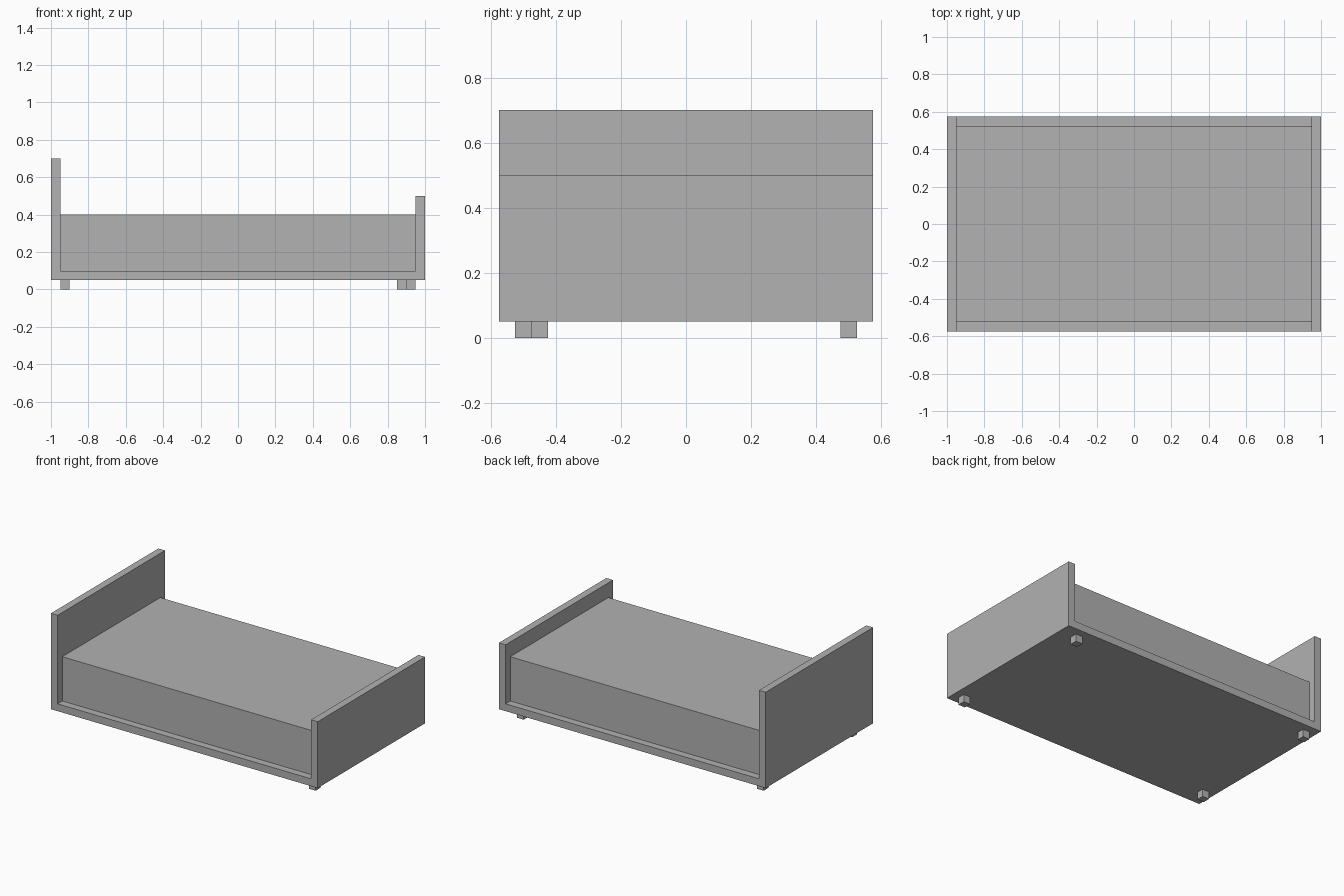
import bpy
import bmesh
from mathutils import Vector

cube = bpy.data.objects.get("Cube")
if cube:
    bpy.data.objects.remove(cube, do_unlink=True)

# Single plain grey
grey = bpy.data.materials.new("plain_grey")
grey.use_nodes = True
colour = (0.445, 0.445, 0.445, 1)
grey.diffuse_color = colour
grey.node_tree.nodes["Principled BSDF"].inputs["Base Color"].default_value = colour


def box(name, low, high):
    """Flat-sided box spanning two opposite corners."""
    low, high = Vector(low), Vector(high)
    bm = bmesh.new()
    bmesh.ops.create_cube(bm, size=1)
    bmesh.ops.scale(bm, vec=high - low, verts=bm.verts)
    mesh = bpy.data.meshes.new(name)
    bm.to_mesh(mesh)
    bm.free()
    mesh.materials.append(grey)
    obj = bpy.data.objects.new(name, mesh)
    obj.location = (low + high) / 2
    bpy.context.scene.collection.objects.link(obj)
    return obj


LENGTH, WIDTH = 1.0, 0.575   # half sizes
T = 0.05                     # board thickness and leg size
inner = LENGTH - T

# Bed frame
box("base_board", (-inner, -WIDTH, T), (inner, WIDTH, 2 * T))
box("headboard", (-LENGTH, -WIDTH, T), (-inner, WIDTH, 0.7))
box("footboard", (inner, -WIDTH, T), (LENGTH, WIDTH, 0.5))

# Mattress
box("mattress", (-inner, T - WIDTH, 2 * T), (inner, WIDTH - T, 0.4))

# Four small legs, two of them set slightly further in
legs = {
    "head_front_leg": (-0.925, -0.45),
    "head_back_leg": (-0.925, 0.5),
    "foot_front_leg": (0.925, -0.5),
    "foot_back_leg": (0.875, 0.5),
}
for name, (x, y) in legs.items():
    box(name, (x - T / 2, y - T / 2, 0), (x + T / 2, y + T / 2, T))
